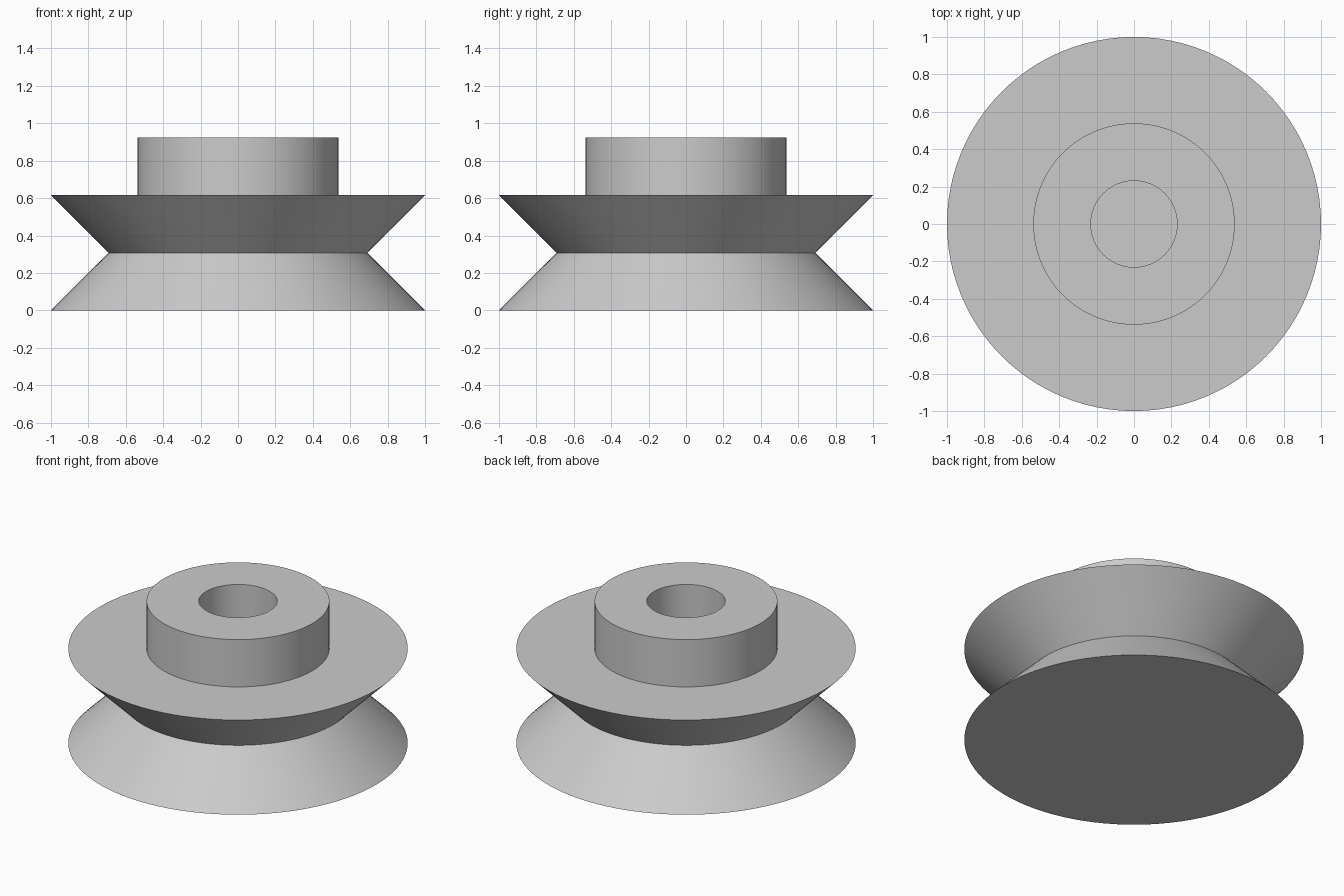
import bpy
import bmesh
from math import radians, tau
from mathutils import Matrix

cube = bpy.data.objects.get("Cube")
if cube:
    bpy.data.objects.remove(cube, do_unlink=True)

# Single plain grey material
grey = bpy.data.materials.new("light_grey")
grey.use_nodes = True
colour = (0.6, 0.6, 0.6, 1)
grey.diffuse_color = colour
grey.node_tree.nodes["Principled BSDF"].inputs["Base Color"].default_value = colour

SEGMENTS = 96
UNIT = 1 / 13          # rim radius is 13 units


def lathe(name, profile):
    """Revolve an (r, z) profile that starts and ends on the axis."""
    bm = bmesh.new()
    verts = [bm.verts.new((r * UNIT, 0, z * UNIT)) for r, z in profile]
    edges = [bm.edges.new(pair) for pair in zip(verts, verts[1:])]
    bmesh.ops.spin(bm, geom=verts + edges, axis=(0, 0, 1), cent=(0, 0, 0),
                   angle=tau, steps=SEGMENTS, use_duplicate=False)
    bmesh.ops.remove_doubles(bm, verts=bm.verts, dist=0.0005)
    bmesh.ops.recalc_face_normals(bm, faces=bm.faces)
    mesh = bpy.data.meshes.new(name)
    bm.to_mesh(mesh)
    bm.free()
    mesh.materials.append(grey)
    obj = bpy.data.objects.new(name, mesh)
    bpy.context.collection.objects.link(obj)
    bpy.ops.object.select_all(action='DESELECT')
    obj.select_set(True)
    bpy.context.view_layer.objects.active = obj
    bpy.ops.object.shade_smooth_by_angle(angle=radians(30))
    return obj


# Grooved wheel, raised hub and blind shaft bore as one closed solid
lathe("grooved_pulley", [
    (0, 0), (13, 0), (9, 4), (13, 8),       # closed base and V groove
    (7, 8), (7, 12),                        # hub
    (3, 12), (3, 4), (0, 4),                # bore
])
